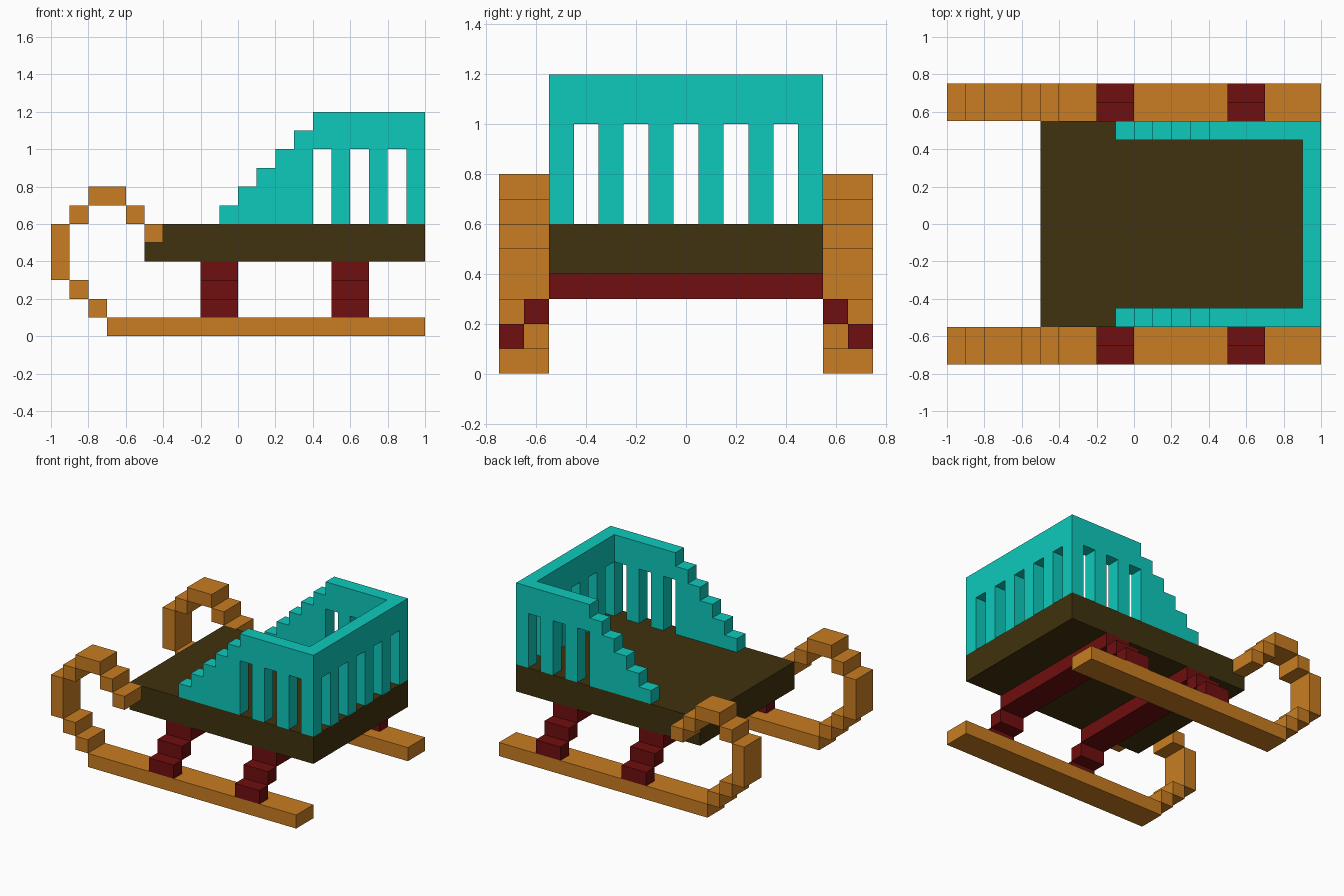
import bpy, bmesh
from mathutils import Vector

if "Cube" in bpy.data.objects:
    bpy.data.objects.remove(bpy.data.objects["Cube"])


def material(name, color):
    m = bpy.data.materials.new(name)
    m.diffuse_color = (*color, 1)
    m.use_nodes = True
    m.node_tree.nodes["Principled BSDF"].inputs["Base Color"].default_value = m.diffuse_color
    return m


ORANGE = material("orange wood", (0.578, 0.205, 0.016))
BROWN = material("dark brown", (0.051, 0.032, 0.0044))
RED = material("dark red", (0.162, 0.0044, 0.0044))
TEAL = material("teal", (0.0044, 0.584, 0.503))


def finish(name, bm, mat, mirror=False):
    bmesh.ops.recalc_face_normals(bm, faces=bm.faces)
    me = bpy.data.meshes.new(name)
    bm.to_mesh(me)
    bm.free()
    me.materials.append(mat)
    ob = bpy.data.objects.new(name, me)
    bpy.context.collection.objects.link(ob)
    if mirror:
        mod = ob.modifiers.new("Mirror", 'MIRROR')
        mod.use_axis = (False, True, False)
        mod.use_mirror_merge = False
    return ob


def boxes(name, mat, items, mirror=False):
    """Each item is (x0, x1, y0, y1, z0, z1)."""
    bm = bmesh.new()
    for x0, x1, y0, y1, z0, z1 in items:
        vs = bmesh.ops.create_cube(bm, size=1)["verts"]
        for v in vs:
            v.co = ((x0 + x1) / 2 + v.co.x * (x1 - x0),
                    (y0 + y1) / 2 + v.co.y * (y1 - y0),
                    (z0 + z1) / 2 + v.co.z * (z1 - z0))
    return finish(name, bm, mat, mirror)


def prism(name, mat, points, offset, mirror=False):
    """Extrude a closed outline along an offset."""
    bm = bmesh.new()
    face = bm.faces.new([bm.verts.new(p) for p in points])
    new = bmesh.ops.extrude_face_region(bm, geom=[face], use_keep_orig=True)["geom"]
    bmesh.ops.translate(bm, vec=Vector(offset),
                        verts=[g for g in new if isinstance(g, bmesh.types.BMVert)])
    return finish(name, bm, mat, mirror)


# Deck
boxes("deck", BROWN, [(-0.5, 1, -0.55, 0.55, 0.4, 0.6)])

# Runners with stepped front curl: (x0, x1, z0, z1)
curl = [(-0.7, 1, 0, 0.1), (-0.8, -0.7, 0.1, 0.2), (-0.9, -0.8, 0.2, 0.3),
        (-1, -0.9, 0.3, 0.6), (-0.9, -0.8, 0.6, 0.7), (-0.8, -0.6, 0.7, 0.8),
        (-0.6, -0.5, 0.6, 0.7), (-0.5, -0.4, 0.5, 0.6)]
boxes("runners", ORANGE, [(a, b, 0.55, 0.75, c, d) for a, b, c, d in curl], True)

# Cross beams and their stepped feet
for label, x in (("front", -0.2), ("rear", 0.5)):
    boxes(label + "_beam", RED, [(x, x + 0.2, -0.55, 0.55, 0.3, 0.4)])
    boxes(label + "_feet", RED, [(x, x + 0.2, 0.55, 0.65, 0.2, 0.3),
                                 (x, x + 0.2, 0.65, 0.75, 0.1, 0.2)], True)

# Side railings: staircase rising to the rear, slots open down to the deck
outline = [(-0.1, 0.6)]
for i in range(5):
    outline += [(-0.1 + 0.1 * i, 0.7 + 0.1 * i), (0.1 * i, 0.7 + 0.1 * i)]
outline += [(0.4, 1.2), (1, 1.2), (1, 0.6)]
for x in (0.8, 0.6, 0.4):
    outline += [(x + 0.1, 0.6), (x + 0.1, 1), (x, 1), (x, 0.6)]
prism("side_railings", TEAL, [(x, 0.45, z) for x, z in outline], (0, 0.1, 0), True)

# Back railing: top rail with four posts between the corner posts
outline = [(0.45, 1), (0.45, 1.2), (-0.45, 1.2), (-0.45, 1)]
for y in (-0.35, -0.15, 0.05, 0.25):
    outline += [(y, 1), (y, 0.6), (y + 0.1, 0.6), (y + 0.1, 1)]
prism("back_railing", TEAL, [(0.9, y, z) for y, z in outline], (0.1, 0, 0))
